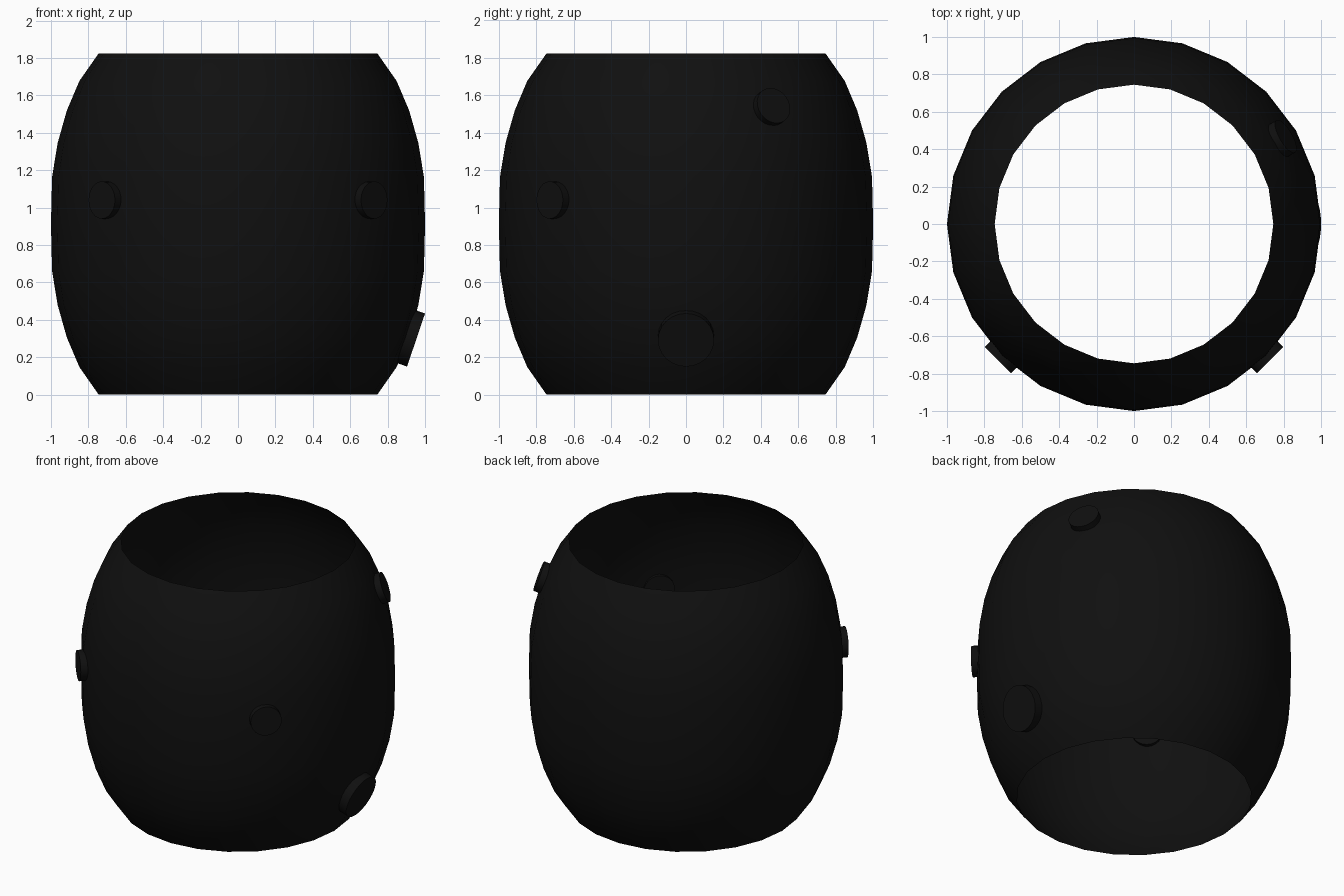
import bpy, bmesh, math
from mathutils import Vector

if "Cube" in bpy.data.objects:
    bpy.data.objects.remove(bpy.data.objects["Cube"])

black = bpy.data.materials.new("soft_black")
black.diffuse_color = (0.005, 0.005, 0.005, 1)
black.use_nodes = True
black.node_tree.nodes["Principled BSDF"].inputs["Base Color"].default_value = black.diffuse_color


def finish(bm, name, angle):
    bmesh.ops.recalc_face_normals(bm, faces=bm.faces)
    mesh = bpy.data.meshes.new(name)
    bm.to_mesh(mesh)
    bm.free()
    mesh.materials.append(black)
    ob = bpy.data.objects.new(name, mesh)
    bpy.context.collection.objects.link(ob)
    bpy.ops.object.select_all(action='DESELECT')
    ob.select_set(True)
    bpy.context.view_layer.objects.active = ob
    bpy.ops.object.shade_smooth_by_angle(angle=math.radians(angle))
    return ob


# Barrel shell: single wall, open at top and bottom, symmetric about mid height
H = 1.824
half = [(0.745, 0), (0.848, 0.147), (0.915, 0.305), (0.964, 0.478), (0.994, 0.66)]
profile = half + [(1.0, H / 2)] + [(r, H - z) for r, z in reversed(half)]
SIDES = 24
bm = bmesh.new()
rings = []
for r, z in profile:
    rings.append([bm.verts.new((r * math.cos(2 * math.pi * i / SIDES),
                                r * math.sin(2 * math.pi * i / SIDES), z))
                  for i in range(SIDES)])
for a, b in zip(rings, rings[1:]):
    for i in range(SIDES):
        j = (i + 1) % SIDES
        bm.faces.new((a[i], a[j], b[j], b[i]))
finish(bm, "barrel_shell", 40)


# Round studs set into the shell, given by the centre of their outer face
def stud(name, azimuth, dist, z, tilt, radius, depth):
    a, t = math.radians(azimuth), math.radians(tilt)
    n = Vector((math.cos(a) * math.cos(t), math.sin(a) * math.cos(t), math.sin(t)))
    face = Vector((dist * math.cos(a), dist * math.sin(a), z))
    bm = bmesh.new()
    bmesh.ops.create_cone(bm, cap_ends=True, segments=24,
                          radius1=radius, radius2=radius, depth=depth)
    ob = finish(bm, name, 30)
    ob.rotation_mode = 'QUATERNION'
    ob.rotation_quaternion = n.to_track_quat('Z', 'Y')
    ob.location = face - n * depth / 2


stud("front_left_stud", -135, 1.03, 1.04, 0, 0.1, 0.06)
stud("front_right_stud", -45, 1.03, 1.04, 0, 0.1, 0.06)
stud("upper_back_right_stud", 30, 0.937, 1.545, 20, 0.1, 0.06)
stud("large_side_stud", 0, 0.952, 0.292, -18.7, 0.15, 0.06)
